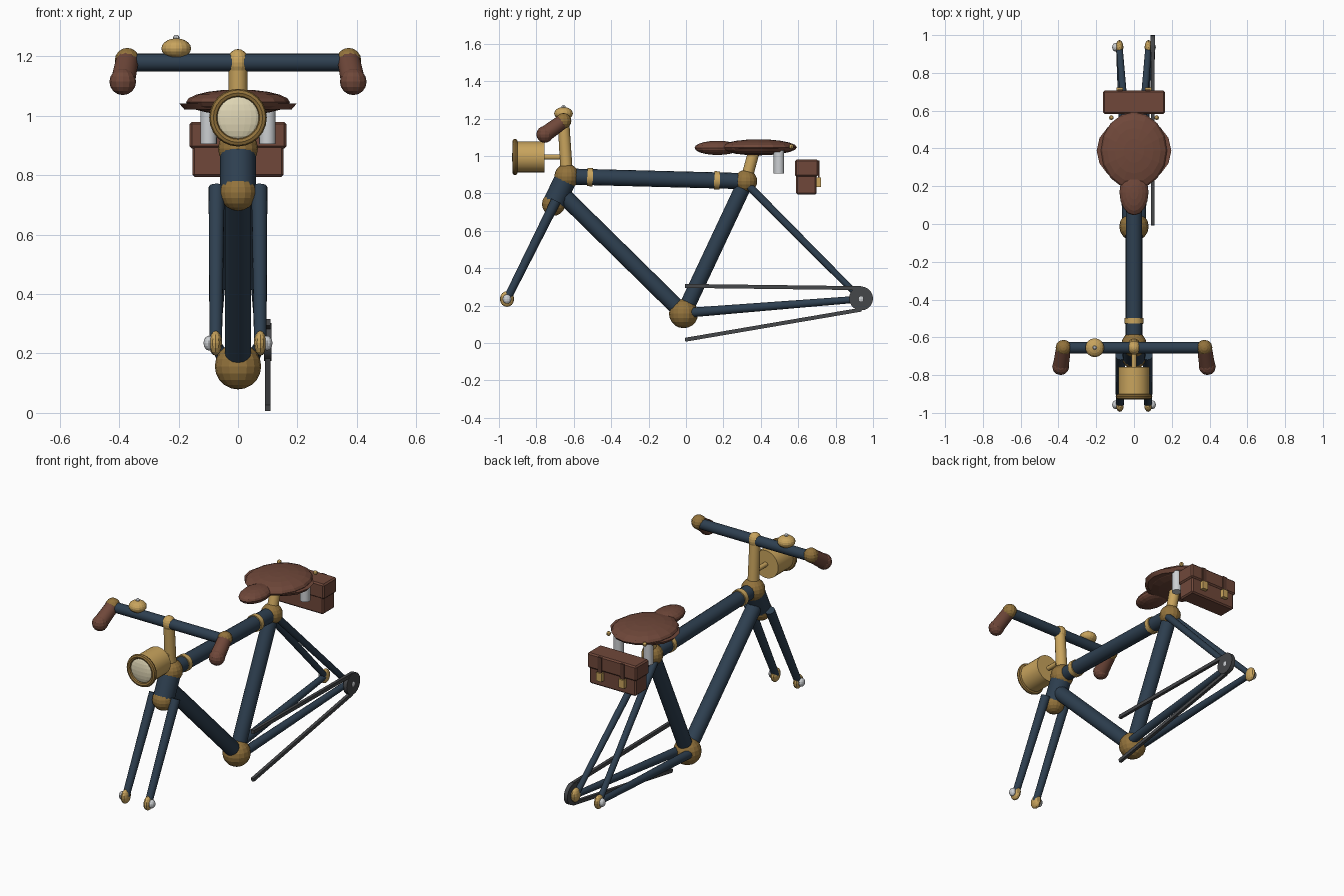
import bpy
import math
from mathutils import Vector

cube = bpy.data.objects.get("Cube")
if cube:
    bpy.data.objects.remove(cube, do_unlink=True)


def material(name, r, g, b):
    m = bpy.data.materials.new(name)
    m.use_nodes = True
    m.diffuse_color = (r, g, b, 1)
    m.node_tree.nodes["Principled BSDF"].inputs["Base Color"].default_value = (r, g, b, 1)
    return m


NAVY = material("navy paint", 0.027, 0.05, 0.08)
BRASS = material("bright brass", 0.58, 0.37, 0.11)
AGED = material("aged brass", 0.29, 0.17, 0.045)
LEATHER = material("brown leather", 0.16, 0.064, 0.042)
STRAP = material("dark leather", 0.10, 0.042, 0.028)
SILVER = material("silver", 0.6, 0.62, 0.64)
STEEL = material("dark steel", 0.06, 0.063, 0.068)
GLASS = material("cream glass", 0.74, 0.67, 0.46)


def finish(name, mat, smooth=False):
    ob = bpy.context.object
    ob.name = name
    ob.data.materials.append(mat)
    if smooth:
        bpy.ops.object.shade_smooth_by_angle(angle=math.radians(40))
    return ob


def ball(name, loc, size, mat, segments=16, rings=10):
    """Ellipsoid; size is one radius or three."""
    bpy.ops.mesh.primitive_uv_sphere_add(segments=segments, ring_count=rings, radius=1, location=loc)
    bpy.context.object.scale = size if isinstance(size, tuple) else (size,) * 3
    return finish(name, mat)


def tube(name, a, b, r1, mat, r2=None, sides=16):
    """Round bar from a to b, tapering from r1 to r2."""
    a, b = Vector(a), Vector(b)
    d = b - a
    bpy.ops.mesh.primitive_cone_add(vertices=sides, radius1=r1, radius2=r2 or r1,
                                    depth=d.length, location=(a + b) / 2)
    bpy.context.object.rotation_euler = d.to_track_quat("Z", "Y").to_euler()
    return finish(name, mat, True)


def box(name, loc, size, mat, bevel=0, tilt=0):
    bpy.ops.mesh.primitive_cube_add(size=1, location=loc, rotation=(tilt, 0, 0))
    ob = bpy.context.object
    ob.scale = size
    bpy.ops.object.transform_apply(location=False, rotation=False, scale=True)
    if bevel:
        mod = ob.modifiers.new("bevel", "BEVEL")
        mod.width, mod.segments = bevel, 1
    return finish(name, mat)


# Frame joints
BOTTOM = Vector((0, -0.013, 0.157))
SEAT = Vector((0, 0.32, 0.865))
HEAD = Vector((0, -0.637, 0.89))
CROWN = Vector((0, -0.708, 0.742))

# Main tubes
tube("top_tube", HEAD, SEAT, 0.043, NAVY)
tube("down_tube", HEAD.lerp(CROWN, 0.55), BOTTOM, 0.044, NAVY)
tube("seat_tube", BOTTOM, SEAT, 0.042, NAVY)
tube("head_tube", CROWN, HEAD, 0.06, NAVY)

# Lugs and bands
ball("bottom_bracket", BOTTOM, 0.078, AGED)
ball("seat_lug", SEAT, 0.061, AGED)
ball("head_lug", HEAD, 0.067, AGED)
ball("fork_crown", CROWN, 0.062, AGED)
for name, y in (("front_band", -0.513), ("rear_band", 0.166)):
    mid = HEAD.lerp(SEAT, (y - HEAD.y) / (SEAT.y - HEAD.y))
    along = (SEAT - HEAD).normalized() * 0.015
    tube(name, mid - along, mid + along, 0.049, BRASS)

# Fork, stays, dropouts and axle nuts on both sides
for side, s in (("left", 1), ("right", -1)):
    front = (s * 0.075, -0.957, 0.235)
    rear = (s * 0.077, 0.936, 0.235)
    tube(side + "_fork_blade", (s * 0.072, -0.695, 0.76), front, 0.027, NAVY, 0.021)
    tube(side + "_seat_stay", (s * 0.028, 0.325, 0.85), rear, 0.021, NAVY, 0.017)
    tube(side + "_chain_stay", (s * 0.035, -0.01, 0.16), rear, 0.026, NAVY, 0.018)
    for end, p in (("front", front), ("rear", rear)):
        ball(f"{side}_{end}_dropout", p, (0.021, 0.038, 0.042), BRASS, 12, 8)
        ball(f"{side}_{end}_axle_nut", (s * 0.098, p[1], p[2]), (0.018, 0.023, 0.025), SILVER, 12, 8)

# Sprocket and chain runs
tube("rear_sprocket", (0.088, 0.936, 0.238), (0.112, 0.936, 0.238), 0.064, STEEL, sides=20)
for name, z0, z1 in (("upper_chain", 0.305, 0.293), ("lower_chain", 0.017, 0.178)):
    a, b = Vector((0.1, -0.005, z0)), Vector((0.1, 0.936, z1))
    box(name, (a + b) / 2, (0.018, (b - a).length, 0.021), STEEL,
        tilt=math.atan2(z1 - z0, b.y - a.y))

# Stem and handlebar
BAR_Y, BAR_Z = -0.655, 1.18
tube("stem", HEAD, (0, BAR_Y, BAR_Z), 0.033, BRASS, 0.031)
ball("stem_clamp", (0, BAR_Y, BAR_Z), (0.037, 0.037, 0.045), BRASS)
tube("handlebar", (-0.375, BAR_Y, BAR_Z), (0.375, BAR_Y, BAR_Z), 0.03, NAVY)
for side, s in (("left", 1), ("right", -1)):
    root, tip = (s * 0.373, BAR_Y, BAR_Z + 0.007), (s * 0.388, -0.755, 1.115)
    ball(side + "_bar_end", root, 0.042, AGED, 12, 8)
    tube(side + "_grip", root, tip, 0.039, LEATHER, 0.042, 12)
    ball(side + "_grip_cap", tip, 0.045, LEATHER, 12, 8)

# Bell
ball("bell", (-0.208, BAR_Y, 1.227), (0.05, 0.05, 0.034), BRASS)
ball("bell_button", (-0.208, BAR_Y, 1.262), 0.011, SILVER, 8, 6)

# Headlamp
LAMP_Z = 0.994
tube("lamp_bracket", (0, -0.77, LAMP_Z), (0, -0.64, LAMP_Z), 0.014, BRASS, sides=10)
tube("lamp_body", (0, -0.91, LAMP_Z), (0, -0.757, LAMP_Z), 0.083, BRASS, sides=20)
bpy.ops.mesh.primitive_torus_add(major_segments=24, minor_segments=8, major_radius=0.083,
                                 minor_radius=0.014, location=(0, -0.914, LAMP_Z),
                                 rotation=(math.pi / 2, 0, 0))
finish("lamp_rim", AGED, True)
ball("lamp_lens", (0, -0.908, LAMP_Z), (0.076, 0.022, 0.076), GLASS, 20, 10)

# Seat post, saddle, springs and rivets
tube("seat_post", SEAT, (0, 0.365, 1.03), 0.031, BRASS)
ball("saddle", (0, 0.388, 1.046), (0.175, 0.205, 0.043), LEATHER)
ball("saddle_nose", (0, 0.168, 1.043), (0.077, 0.122, 0.038), LEATHER)
tube("saddle_rim", (0, 0.388, 1.022), (0, 0.388, 1.042), 0.16, LEATHER, 0.175).scale.x = 1.13
for side, s in (("left", 1), ("right", -1)):
    tube(side + "_saddle_spring", (s * 0.099, 0.497, 0.905), (s * 0.099, 0.497, 1.03), 0.028, SILVER)
    ball(side + "_saddle_rivet", (s * 0.12, 0.563, 1.05), 0.013, BRASS, 8, 6)

# Saddle bag with straps and buckles
box("bag_body", (0, 0.643, 0.87), (0.308, 0.112, 0.15), LEATHER, 0.008)
box("bag_flap", (0, 0.645, 0.935), (0.326, 0.125, 0.09), LEATHER, 0.008)
for side, s in (("left", 1), ("right", -1)):
    x = s * 0.075
    box(side + "_bag_strap", (x, 0.709, 0.92), (0.026, 0.008, 0.11), STRAP)
    box(side + "_bag_buckle", (x, 0.71, 0.86), (0.036, 0.024, 0.05), BRASS)
